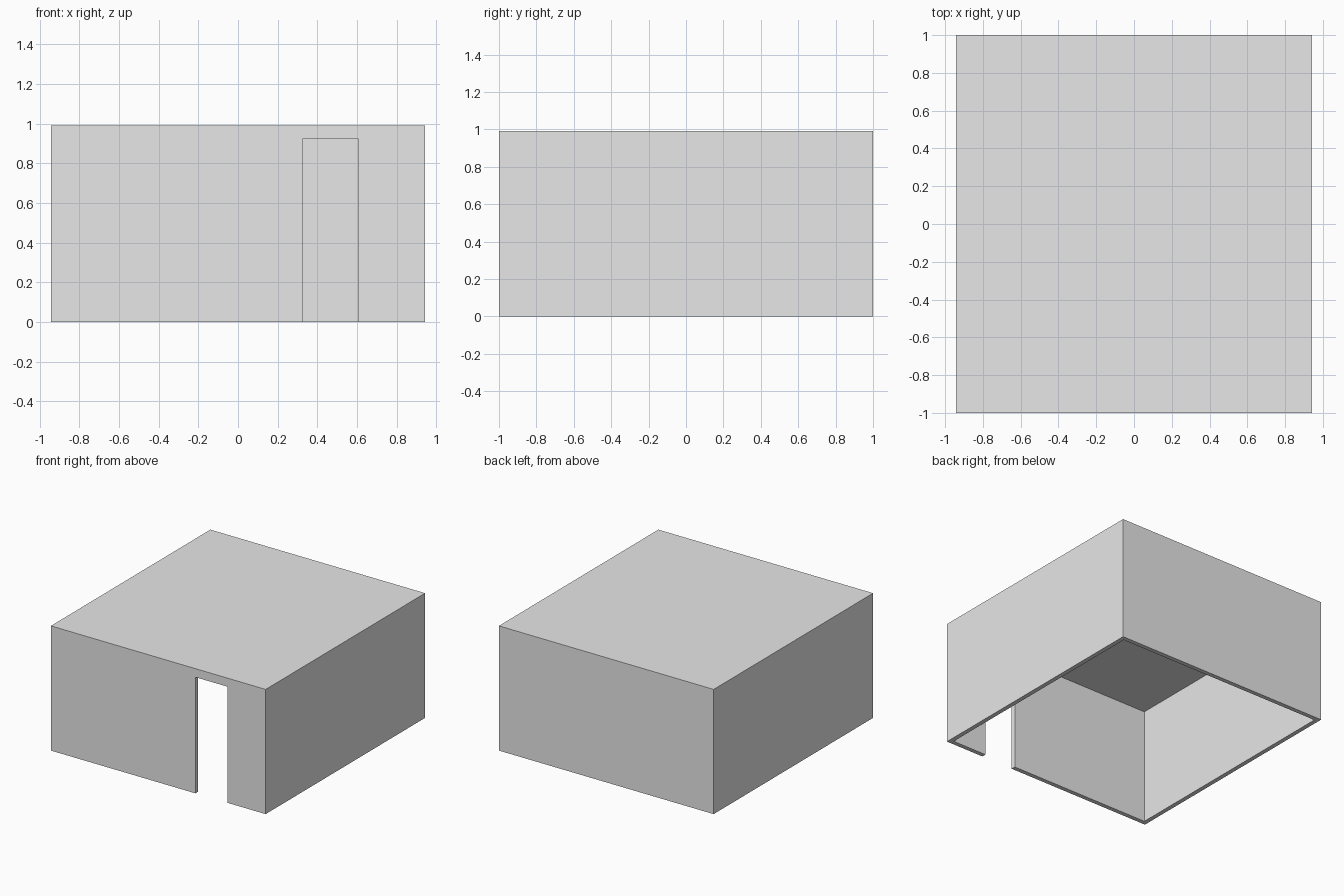
import bpy
import bmesh

if "Cube" in bpy.data.objects:
    bpy.data.objects.remove(bpy.data.objects["Cube"], do_unlink=True)

HALF_X, HALF_Y, HEIGHT = 0.943, 1.0, 0.99
WALL = 0.035
CEILING = 0.922
DOOR_LEFT, DOOR_RIGHT = 0.326, 0.606

grey = bpy.data.materials.new("plain_grey")
grey.use_nodes = True
grey.diffuse_color = (0.8, 0.8, 0.8, 1)
grey.node_tree.nodes["Principled BSDF"].inputs["Base Color"].default_value = grey.diffuse_color


def prism(name, outline, bottom, top):
    """Extrude a plan outline (counter-clockwise) between two heights."""
    bm = bmesh.new()
    base = bm.faces.new([bm.verts.new((x, y, bottom)) for x, y in outline])
    up = bmesh.ops.extrude_face_region(bm, geom=[base])["geom"]
    for v in up:
        if isinstance(v, bmesh.types.BMVert):
            v.co.z = top
    # the extrusion keeps the base only if it is still valid
    if not base.is_valid:
        bmesh.ops.holes_fill(bm, edges=[e for e in bm.edges if e.is_boundary])
    bmesh.ops.recalc_face_normals(bm, faces=bm.faces)
    mesh = bpy.data.meshes.new(name)
    bm.to_mesh(mesh)
    bm.free()
    mesh.materials.append(grey)
    obj = bpy.data.objects.new(name, mesh)
    bpy.context.collection.objects.link(obj)
    return obj


# Outer block: walls and flat roof in one piece
room = prism("room_shell",
             [(-HALF_X, -HALF_Y), (HALF_X, -HALF_Y), (HALF_X, HALF_Y), (-HALF_X, HALF_Y)],
             0, HEIGHT)

# Open-bottomed interior joined with the doorway, ceiling level with the door head
ix, iy = HALF_X - WALL, HALF_Y - WALL
cavity = prism("interior_cutter",
               [(-ix, -iy), (DOOR_LEFT, -iy), (DOOR_LEFT, -HALF_Y - WALL),
                (DOOR_RIGHT, -HALF_Y - WALL), (DOOR_RIGHT, -iy), (ix, -iy),
                (ix, iy), (-ix, iy)],
               -WALL, CEILING)
cavity.hide_render = True

# Hollow out the block, then discard the cutter
cut = room.modifiers.new("hollow", 'BOOLEAN')
cut.operation = 'DIFFERENCE'
cut.solver = 'EXACT'
cut.object = cavity
bpy.context.view_layer.objects.active = room
bpy.ops.object.modifier_apply(modifier=cut.name)
bpy.data.objects.remove(cavity, do_unlink=True)
